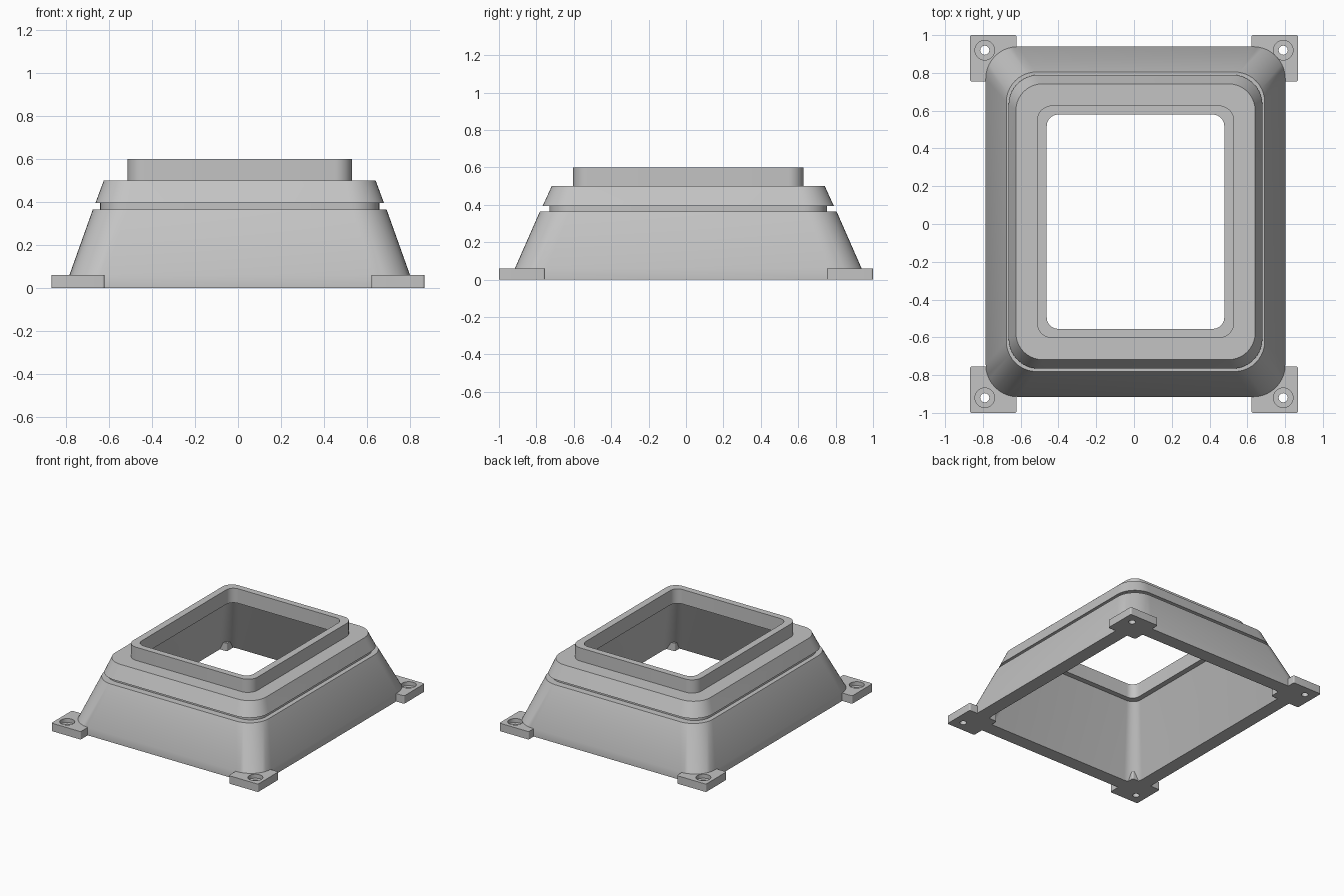
import bpy, bmesh, math

cube = bpy.data.objects.get("Cube")
if cube:
    bpy.data.objects.remove(cube, do_unlink=True)

# Single plain grey
grey = bpy.data.materials.new("light grey")
grey.use_nodes = True
colour = (0.55, 0.55, 0.55, 1)
grey.diffuse_color = colour
grey.node_tree.nodes["Principled BSDF"].inputs["Base Color"].default_value = colour

STEPS = 10  # segments per rounded corner


def section(cx, cy, hx, hy, r, z):
    """Rounded rectangle; a circle when the radius equals both half sizes."""
    points = []
    for quarter, (sx, sy) in enumerate([(1, 1), (-1, 1), (-1, -1), (1, -1)]):
        for i in range(STEPS + 1):
            a = (quarter + i / STEPS) * math.pi / 2
            points.append((cx + sx * (hx - r) + r * math.cos(a),
                           cy + sy * (hy - r) + r * math.sin(a), z))
    return points


def closed_loft(name, sections):
    """Skin the sections in order and join the last one to the first."""
    bm = bmesh.new()
    rings = [[bm.verts.new(p) for p in s] for s in sections]
    for low, high in zip(rings, rings[1:] + rings[:1]):
        for i in range(len(low)):
            j = (i + 1) % len(low)
            bm.faces.new((low[i], low[j], high[j], high[i]))
    bmesh.ops.remove_doubles(bm, verts=bm.verts[:], dist=1e-5)
    bmesh.ops.recalc_face_normals(bm, faces=bm.faces[:])
    mesh = bpy.data.meshes.new(name)
    bm.to_mesh(mesh)
    bm.free()
    mesh.materials.append(grey)
    obj = bpy.data.objects.new(name, mesh)
    bpy.context.collection.objects.link(obj)
    bpy.ops.object.select_all(action='DESELECT')
    obj.select_set(True)
    bpy.context.view_layer.objects.active = obj
    bpy.ops.object.shade_smooth_by_angle(angle=math.radians(25))
    return obj


# Hollow tapered housing: half width, half depth, corner radius, height
CX, CY = 0.008, 0.012
profile = [
    (0.793, 0.927, 0.17, 0),        # base rim
    (0.793, 0.927, 0.17, 0.06),
    (0.684, 0.793, 0.16, 0.365),    # lower skirt top
    (0.65, 0.742, 0.13, 0.365),     # groove
    (0.65, 0.742, 0.13, 0.395),
    (0.672, 0.778, 0.16, 0.395),    # upper skirt
    (0.633, 0.73, 0.14, 0.5),
    (0.522, 0.615, 0.08, 0.5),      # collar
    (0.522, 0.615, 0.08, 0.6),
    (0.47, 0.567, 0.06, 0.6),       # opening
    (0.47, 0.567, 0.06, 0.49),
    (0.51, 0.607, 0.07, 0.49),      # underside ledge
    (0.688, 0.822, 0.09, 0),        # cavity mouth
]
closed_loft("housing", [section(CX, CY, *p) for p in profile])

# Mounting feet with counterbored screw holes
FOOT, THICK, BORE, HOLE = 0.123, 0.06, 0.052, 0.024
for side, sx in (("left", 1), ("right", -1)):
    for end, sy in (("back", 1), ("front", -1)):
        fx, fy = sx * 0.745, sy * 0.877
        hx, hy = sx * 0.79, sy * 0.92
        closed_loft(f"{end}_{side}_foot", [
            section(fx, fy, FOOT, FOOT, 0.01, 0),
            section(fx, fy, FOOT, FOOT, 0.01, THICK),
            section(hx, hy, BORE, BORE, BORE, THICK),
            section(hx, hy, BORE, BORE, BORE, THICK / 2),
            section(hx, hy, HOLE, HOLE, HOLE, THICK / 2),
            section(hx, hy, HOLE, HOLE, HOLE, 0),
        ])
